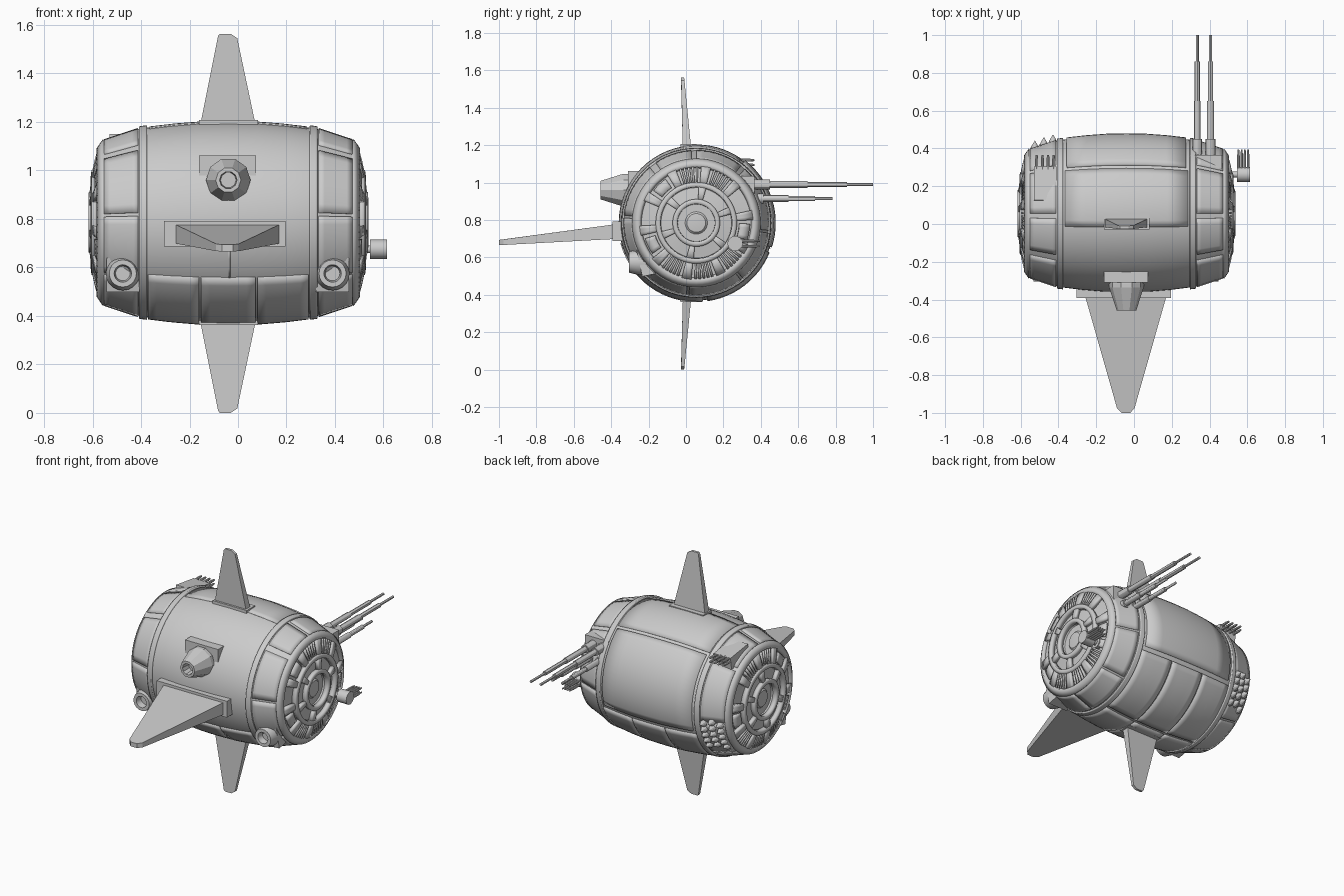
import bpy, bmesh, math
from mathutils import Vector

if "Cube" in bpy.data.objects:
    bpy.data.objects.remove(bpy.data.objects["Cube"])

CX, CY, CZ = -0.04, 0.055, 0.785          # hull centre, axis along x
HULL = [(0, .415), (.12, .413), (.24, .403), (.36, .388), (.52, .335)]
CAP = [(.335, .515), (.30, .54), (.21, .56), (.11, .572), (.0, .575)]   # (radius, distance)


def lerp(table, t):
    for (a, u), (b, v) in zip(table, table[1:]):
        if min(a, b) - 1e-6 <= t <= max(a, b) + 1e-6:
            return u + (v - u) * (t - a) / (b - a)
    return table[-1][1]


def finish(bm, name, thick=0, smooth=True):
    bmesh.ops.remove_doubles(bm, verts=bm.verts, dist=1e-5)
    bmesh.ops.recalc_face_normals(bm, faces=bm.faces)
    me = bpy.data.meshes.new(name)
    bm.to_mesh(me)
    bm.free()
    ob = bpy.data.objects.new(name, me)
    bpy.context.collection.objects.link(ob)
    if thick:
        m = ob.modifiers.new("thickness", 'SOLIDIFY')
        m.thickness, m.offset = thick, 0
    if smooth:
        bpy.ops.object.select_all(action='DESELECT')
        ob.select_set(True)
        bpy.context.view_layer.objects.active = ob
        bpy.ops.object.shade_smooth_by_angle(angle=math.radians(30))
    return ob


def lathe(name, pts, origin, axis='X', a0=0, a1=360, segs=16, thick=0, smooth=True):
    """Sweep (distance, radius) points around an axis, fully or in part."""
    bm = bmesh.new()
    rows = []
    for i in range(segs + 1):
        a = math.radians(a0 + (a1 - a0) * i / segs)
        c, s = math.cos(a), math.sin(a)
        rows.append([bm.verts.new(Vector(origin) + Vector(
            (t, r * c, r * s) if axis == 'X' else (r * c, t, r * s))) for t, r in pts])
    for p, q in zip(rows, rows[1:]):
        for j in range(len(pts) - 1):
            bm.faces.new((p[j], p[j + 1], q[j + 1], q[j]))
    bmesh.ops.remove_doubles(bm, verts=bm.verts, dist=1e-5)
    bmesh.ops.dissolve_degenerate(bm, edges=bm.edges, dist=1e-6)
    return finish(bm, name, thick, smooth)


def panel(name, x0, x1, a0, a1, thick=.016):
    """Raised plate following the hull."""
    xs = [x0 + (x1 - x0) * i / 6 for i in range(7)]
    pts = [(x - CX, lerp(HULL, abs(x - CX))) for x in xs]
    lathe(name, pts, (CX, CY, CZ), 'X', a0, a1, max(2, int(abs(a1 - a0) / 5)), thick)


def cap_piece(name, side, r0, r1, a0, a1, segs, thick=.02):
    """Raised strip following the domed end."""
    rs = [r0 + (r1 - r0) * i / 2 for i in range(3)]
    lathe(name, [(side * (lerp(CAP, r) - .01), r) for r in rs], (CX, CY, CZ), 'X', a0, a1, segs, thick)


def box(name, lo, hi, rot=0):
    bm = bmesh.new()
    bmesh.ops.create_cube(bm, size=1)
    lo, hi = Vector(lo), Vector(hi)
    for v in bm.verts:
        v.co = Vector(a * b for a, b in zip(v.co, hi - lo))
    ob = finish(bm, name, smooth=False)
    ob.location = (lo + hi) / 2
    ob.rotation_euler.x = math.radians(rot)
    return ob


def fin(name, outline, place):
    """Tapered blade: outline of (x, reach, centre, half thickness)."""
    bm = bmesh.new()
    sides = [[bm.verts.new(place(x, d, c + s * h)) for x, d, c, h in outline] for s in (-1, 1)]
    bm.faces.new(sides[0])
    bm.faces.new(sides[1][::-1])
    n = len(outline)
    for i in range(n):
        j = (i + 1) % n
        bm.faces.new((sides[0][i], sides[0][j], sides[1][j], sides[1][i]))
    finish(bm, name, smooth=False)


# Hull with recessed ends
half = HULL + [(.52, .31), (.535, .21), (.55, .11), (.535, .1), (.535, 0)]
lathe("hull", [(-t, r) for t, r in half[:0:-1]] + half, (CX, CY, CZ), segs=64)

# Hull bands and plates
for s in (-1, 1):
    x = sorted((CX + s * .335, CX + s * .365))
    panel("hull_band", *x, 0, 360, .02)
    e = sorted((CX + s * .372, CX + s * .51))
    for a0, a1 in ((130, 174), (176, 217), (219, 262), (264, 308), (310, 352), (-6, 48), (52, 90), (94, 124)):
        panel("end_plate", *e, a0, a1, .012)
panel("back_plate", -.355, .275, -18, 52, .02)
panel("top_plate", -.365, .285, 55, 100, .008)
for x0, x1 in ((-.37, -.16), (-.152, .072), (.08, .29)):
    panel("lower_plate", x0, x1, -147, -85)
    panel("lower_plate", x0, x1, -82, -22)
panel("front_seam", -.04, -.032, -147, -165, .01)

# Domed ends: rings, spokes and louvres
for s in (-1, 1):
    for r0, r1 in ((.298, .335), (.19, .215), (.1, .125)):
        cap_piece("end_ring", s, r0, r1, 0, 360, 64, .03)
    for i in range(10):
        a = 36 * i + 8
        cap_piece("outer_spoke", s, .205, .305, a - 5, a + 5, 3, .024)
        if i in (1, 2, 6, 7, 8):
            for k in range(1, 6):
                b = a + 5 + k * 26 / 6
                cap_piece("louvre", s, .215, .298, b - 1.2, b + 1.2, 1, .016)
        elif i % 2:
            cap_piece("window_plate", s, .23, .285, a + 9, a + 27, 4, .014)
    for i in range(6):
        a = 60 * i + 20
        cap_piece("inner_spoke", s, .12, .2, a - 6, a + 6, 3, .024)
    lathe("end_hub", [(s * .535, .06), (s * .545, .05), (s * .55, 0)], (CX, CY, CZ), segs=24)

# Fins with base plates
UP = [(-.155, 1.19, .005, .022), (-.082, 1.555, -.018, .009), (-.075, 1.563, -.018, .008),
      (-.03, 1.563, -.018, .008), (-.003, 1.545, -.017, .009), (.072, 1.19, .005, .022)]
fin("top_fin", UP, lambda x, d, c: (x, c, d))
fin("bottom_fin", UP, lambda x, d, c: (x, c, 1.563 - d))
FWD = [(-.265, -.36, .74, .04), (-.09, -.975, .682, .015), (-.065, -1, .68, .014),
       (-.02, -1, .68, .014), (.003, -.975, .682, .015), (.178, -.36, .74, .04)]
fin("front_fin", FWD, lambda x, d, c: (x, d, c))
box("top_fin_base", (-.16, -.03, 1.15), (.083, .055, 1.208))
box("bottom_fin_base", (-.16, -.03, .363), (.083, .055, .42))
box("front_fin_base", (-.305, -.392, .687), (.195, -.3, .792))

# Front nozzles
box("main_nozzle_base", (-.16, -.31, .858), (.075, -.2, 1.062))
lathe("main_nozzle", [(-.25, .0), (-.25, .08), (-.315, .092), (-.335, .092), (-.457, .052),
                      (-.457, .036), (-.40, .032), (-.40, 0)], (CX, 0, .96), 'Y', segs=10, smooth=False)
for x in (-.475, .39):
    box("small_nozzle_base", (x - .068, -.25, .508), (x + .068, -.14, .652), 12)
    lathe("small_nozzle", [(-.15, 0), (-.15, .07), (-.25, .07), (-.305, .056), (-.305, .036),
                           (-.265, .03), (-.265, 0)], (x, 0, .575), 'Y', segs=20)

# Four-barrel gun, upper pair longer
box("gun_housing", (.295, .17, .87), (.465, .365, 1.035))
for x in (.335, .405):
    for z, k in ((.99, 1), (.915, .67)):
        steps = [(.3, .026), (.34 + .11 * k, .026), (.34 + .31 * k, .018),
                 (.34 + .52 * k, .014), (.34 + .66 * k, .008)]
        pts = [(.3, 0)]
        for (a, _), (b, r) in zip(steps, steps[1:]):
            pts += [(a, r), (b, r)]
        lathe("gun_barrel", pts + [(steps[-1][0], 0)], (x, 0, z), 'Y', segs=12)

# Side turret on the right end
lathe("turret_arm", [(.48, 0), (.48, .035), (.515, .035), (.515, .016), (.55, .016)], (0, .262, .675), segs=16)
lathe("turret_drum", [(.545, 0), (.545, .04), (.615, .04), (.615, 0)], (0, .262, .675), segs=20)
for i in range(4):
    for z in (.66, .688):
        lathe("turret_barrel", [(.28, .007), (.36, .007), (.395, .004), (.395, 0)],
              (.553 + .017 * i, 0, z), 'Y', segs=8)

# Rocket rack on the upper left
box("rack_body", (-.53, .12, 1.06), (-.41, .3, 1.138), -8)
for i in range(4):
    for z in (1.095, 1.12):
        lathe("rack_barrel", [(.24, .008), (.345, .008), (.365, .005), (.365, 0)],
              (-.515 + .03 * i, 0, z), 'Y', segs=8)

# Rocket tips at the lower left back
for i in range(3):
    for j in range(5):
        x, z = -.525 + .048 * i, .57 + .04 * j + .012 * (i % 2)
        y = CY + math.sqrt(lerp(HULL, abs(x - CX)) ** 2 - (z - CZ) ** 2)
        lathe("rocket_tip", [(y - .04, .022), (y + .008, .022), (y + .045, 0)], (x, 0, z), 'Y', segs=10)
